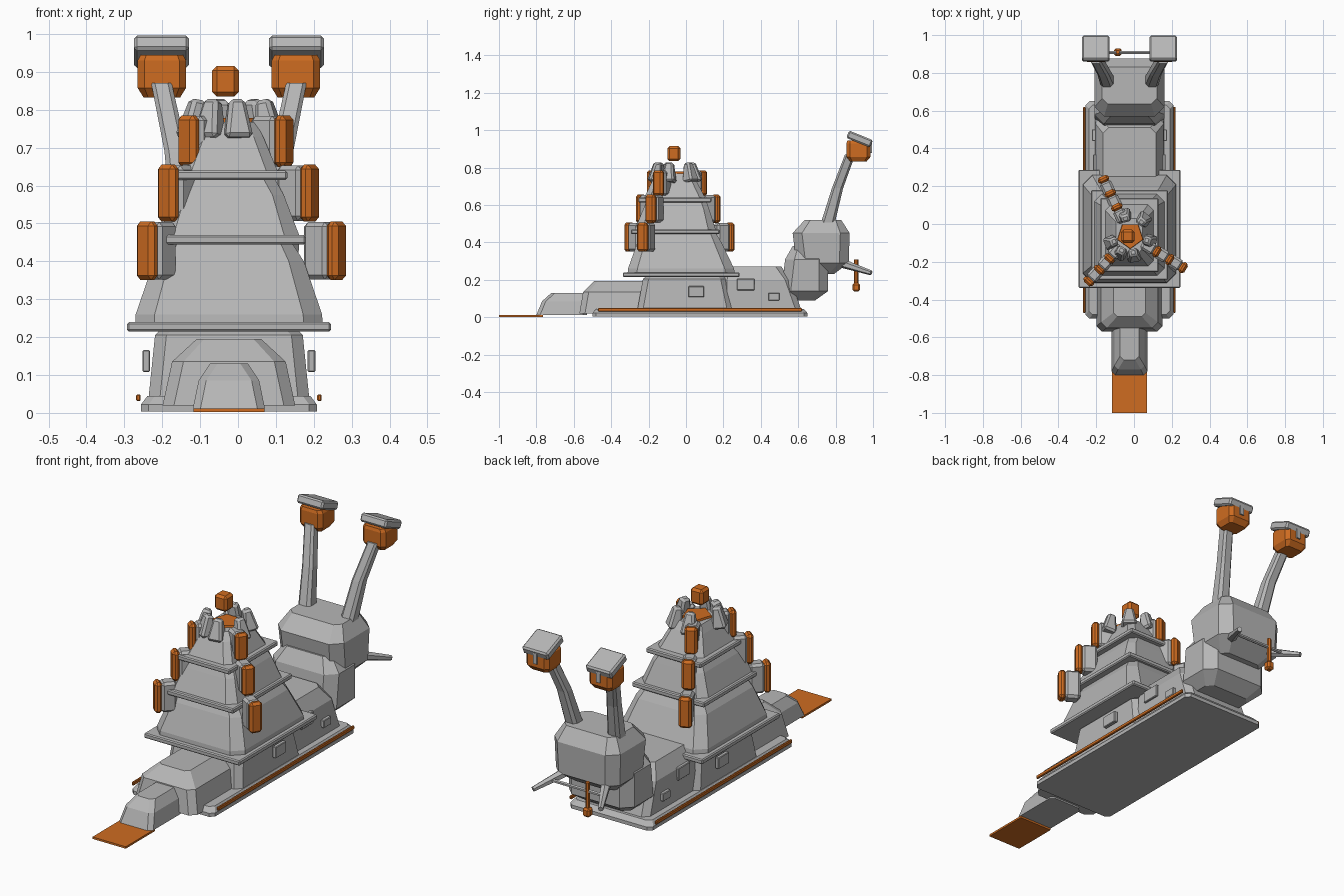
import bpy, bmesh, math
from mathutils import Vector, Matrix

CX = -0.024           # symmetry plane of the body
TX, TY = -0.02, -0.06  # axis of the shell tower


def material(name, rgb):
    m = bpy.data.materials.new(name)
    m.diffuse_color = (*rgb, 1)
    return m


GREY = material("stone grey", (0.47, 0.47, 0.47))
ORANGE = material("burnt orange", (0.62, 0.15, 0.015))


def finish(name, bm, mat):
    bmesh.ops.recalc_face_normals(bm, faces=bm.faces)
    me = bpy.data.meshes.new(name)
    bm.to_mesh(me)
    bm.free()
    me.materials.append(mat)
    ob = bpy.data.objects.new(name, me)
    bpy.context.collection.objects.link(ob)
    return ob


def loft(name, rings, mat=GREY):
    """Stack of chamfered rectangles: (z, centre x, y min, y max, half width, chamfer)."""
    bm = bmesh.new()
    loops = []
    for z, cx, y0, y1, hx, c in rings:
        cy, hy = (y0 + y1) / 2, (y1 - y0) / 2
        pts = []
        for sx, sy, flip in ((1, 1, 0), (-1, 1, 1), (-1, -1, 0), (1, -1, 1)):
            pair = [(sx * hx, sy * (hy - c)), (sx * (hx - c), sy * hy)]
            pts += pair[::-1] if flip else pair
        loops.append([bm.verts.new((cx + x, cy + y, z)) for x, y in pts])
    for a, b in zip(loops, loops[1:]):
        for i in range(8):
            j = (i + 1) % 8
            bm.faces.new((a[i], a[j], b[j], b[i]))
    bm.faces.new(loops[0])
    bm.faces.new(loops[-1])
    return finish(name, bm, mat)


def box(name, size, loc, mat=GREY, bevel=0.0, rot=None, taper=1.0):
    bm = bmesh.new()
    bmesh.ops.create_cube(bm, size=1)
    for v in bm.verts:
        k = taper if v.co.z > 0 else 1
        v.co = Vector((v.co.x * size[0] * k, v.co.y * size[1] * k, v.co.z * size[2]))
    if bevel:
        bmesh.ops.bevel(bm, geom=bm.edges[:], offset=bevel, segments=1, affect='EDGES')
    bm.transform(Matrix.Translation(loc) @ (rot or Matrix()))
    return finish(name, bm, mat)


def rod(name, a, b, r1, r2, mat=GREY, sides=6):
    a, b = Vector(a), Vector(b)
    bm = bmesh.new()
    bmesh.ops.create_cone(bm, cap_ends=True, segments=sides, radius1=r1, radius2=r2, depth=(b - a).length)
    turn = (b - a).to_track_quat('Z', 'Y').to_matrix().to_4x4()
    bm.transform(Matrix.Translation((a + b) / 2) @ turn)
    return finish(name, bm, mat)


# Foot plate and tail plate
loft("foot_plate", [(0.004, CX, -0.50, 0.65, 0.232, 0.02), (0.022, CX, -0.50, 0.65, 0.232, 0.02),
                    (0.045, CX, -0.48, 0.63, 0.215, 0.02)])
box("tail_plate", (0.187, 0.235, 0.01), (CX, -0.8825, 0.007), ORANGE)

# Body segments from tail to back
loft("tail_segment", [(0.012, CX, -0.80, -0.53, 0.095, 0.02), (0.085, CX, -0.77, -0.53, 0.08, 0.02),
                      (0.13, CX, -0.72, -0.53, 0.05, 0.02)])
loft("rear_segment", [(0.02, CX, -0.57, -0.2, 0.175, 0.03), (0.135, CX, -0.55, -0.2, 0.15, 0.03),
                      (0.195, CX, -0.49, -0.2, 0.085, 0.02)])
loft("middle_segment", [(0.04, CX, -0.26, 0.25, 0.212, 0.03), (0.205, CX, -0.23, 0.215, 0.195, 0.03),
                        (0.22, CX, -0.21, 0.20, 0.18, 0.03)])
loft("shoulder_segment", [(0.03, CX, 0.19, 0.62, 0.186, 0.03), (0.20, CX, 0.19, 0.56, 0.18, 0.03),
                          (0.27, CX, 0.20, 0.51, 0.14, 0.03)])

# Neck and head
loft("neck", [(0.09, CX, 0.53, 0.69, 0.13, 0.03), (0.14, CX, 0.51, 0.76, 0.185, 0.05),
              (0.31, CX, 0.53, 0.76, 0.185, 0.05), (0.38, CX, 0.57, 0.70, 0.13, 0.03)])
loft("head", [(0.23, CX, 0.64, 0.79, 0.12, 0.03), (0.29, CX, 0.59, 0.87, 0.18, 0.05),
              (0.45, CX, 0.57, 0.875, 0.185, 0.05), (0.52, CX, 0.635, 0.83, 0.145, 0.03)])

# Mirrored parts
for s, side in ((-1, "left"), (1, "right")):
    def x(off):
        return CX + s * off

    # Trim rail and side hatches
    box(f"rail_{side}", (0.012, 1.09, 0.018), (x(0.239), 0.075, 0.04), ORANGE, 0.003)
    for i, (off, y, z, w, h) in enumerate(((0.222, 0.055, 0.137, 0.085, 0.058),
                                           (0.186, 0.32, 0.175, 0.095, 0.062),
                                           (0.193, 0.47, 0.11, 0.06, 0.04))):
        box(f"hatch_{side}_{i}", (0.02, w, h), (x(off - 0.004), y, z), GREY, 0.003)
    # Eye stalk, eye, lid and pupil
    loft(f"eye_stalk_{side}", [(0.50, x(0.118), 0.72, 0.795, 0.035, 0.015),
                               (0.69, x(0.14), 0.78, 0.84, 0.03, 0.012),
                               (0.87, x(0.178), 0.85, 0.905, 0.027, 0.01)])
    loft(f"eye_{side}", [(0.832, x(0.177), 0.878, 0.965, 0.048, 0.012),
                         (0.858, x(0.177), 0.858, 0.987, 0.064, 0.018),
                         (0.93, x(0.177), 0.858, 0.987, 0.064, 0.018),
                         (0.945, x(0.177), 0.863, 0.975, 0.056, 0.015)], ORANGE)
    box(f"pupil_{side}", (0.022, 0.009, 0.055), (x(0.177), 0.99, 0.905))
    box(f"eyelid_{side}", (0.145, 0.138, 0.042), (x(0.178), 0.928, 0.953), GREY, 0.008,
        Matrix.Rotation(math.radians(-22), 4, 'X'))
    # Mouth feeler
    rod(f"feeler_{side}", (x(0.11), 0.83, 0.29), (x(0.19), 0.99, 0.237), 0.025, 0.013)

# Mouth bar with hanging pendant
rod("mouth_bar", (CX - 0.15, 0.908, 0.265), (CX + 0.15, 0.908, 0.265), 0.009, 0.009)
rod("pendant_rod", (-0.085, 0.91, 0.175), (-0.085, 0.91, 0.31), 0.011, 0.011, ORANGE)
box("pendant_knob", (0.04, 0.04, 0.045), (-0.085, 0.91, 0.16), ORANGE, 0.009)

# Stepped shell tower: ledges and tapering tiers
for i, (z, y0, y1, hx) in enumerate(((0.227, -0.338, 0.287, 0.269), (0.457, -0.295, 0.18, 0.203),
                                     (0.627, -0.255, 0.137, 0.154))):
    box(f"ledge_{i}", (hx * 2, y1 - y0, 0.025), (CX, (y0 + y1) / 2, z), GREY, 0.005)
loft("tier_low", [(0.235, CX, -0.312, 0.26, 0.247, 0.05), (0.26, CX, -0.31, 0.257, 0.246, 0.05),
                  (0.40, CX, -0.26, 0.19, 0.198, 0.04), (0.45, CX, -0.235, 0.16, 0.165, 0.03)])
loft("tier_middle", [(0.465, CX, -0.275, 0.16, 0.187, 0.04), (0.575, CX, -0.23, 0.125, 0.145, 0.03),
                     (0.62, CX, -0.21, 0.11, 0.12, 0.03)])
loft("tier_top", [(0.635, CX, -0.225, 0.105, 0.13, 0.03), (0.73, CX, -0.18, 0.055, 0.09, 0.025),
                  (0.768, CX, -0.15, 0.03, 0.07, 0.02)])

# Orange summit disc, ring of crown spikes and floating beacon
rod("summit_disc", (TX, TY, 0.755), (TX, TY, 0.778), 0.075, 0.07, ORANGE, 5)
for i, deg in enumerate((50, 106, 201, 240, 280, 343)):
    a = math.radians(deg)
    r = 0.102
    spin = Matrix.Rotation(a, 4, 'Z') @ Matrix.Rotation(-0.2, 4, 'Y')
    box(f"crown_spike_{i}", (0.07, 0.075, 0.105),
        (TX + r * math.cos(a), TY + r * math.sin(a), 0.775), GREY, 0.01, spin, 0.55)
box("beacon", (0.07, 0.07, 0.08), (-0.033, -0.065, 0.875), ORANGE, 0.012)

# Three rows of pods descending the tower
for arm, deg in enumerate((115.5, 228, -31.5)):
    a = math.radians(deg)
    out = Vector((math.cos(a), math.sin(a), 0))
    spin = Matrix.Rotation(a, 4, 'Z')
    for lvl, (r, z, h) in enumerate(((0.328, 0.428, 0.155), (0.245, 0.58, 0.15), (0.165, 0.717, 0.137))):
        base = Vector((TX, TY, z))
        box(f"pod_window_{arm}_{lvl}", (0.036, 0.062, h), base + out * r, ORANGE, 0.012, spin)
        box(f"pod_mount_{arm}_{lvl}", (0.075, 0.064, h - 0.004), base + out * (r - 0.05), GREY, 0.012, spin)
